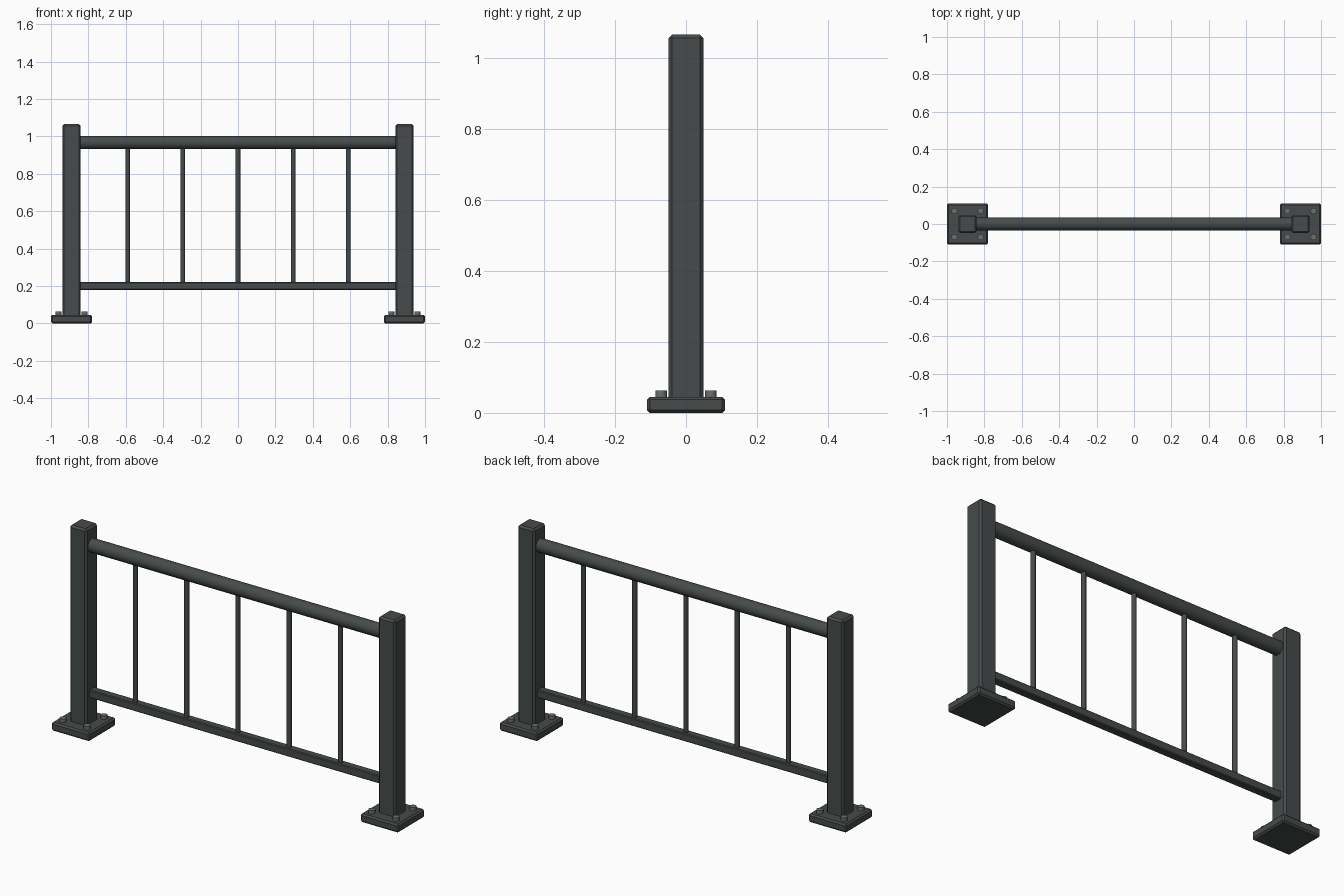
import bpy
import math

cube = bpy.data.objects.get("Cube")
if cube:
    bpy.data.objects.remove(cube, do_unlink=True)


def material(name, color):
    mat = bpy.data.materials.new(name)
    mat.use_nodes = True
    mat.diffuse_color = color
    mat.node_tree.nodes["Principled BSDF"].inputs["Base Color"].default_value = color
    return mat


dark_metal = material("dark metal", (0.062, 0.07, 0.07, 1))
bolt_steel = material("bolt steel", (0.15, 0.16, 0.16, 1))


def box(name, center, size, bevel):
    bpy.ops.mesh.primitive_cube_add(size=1, location=center)
    obj = bpy.context.object
    obj.name = name
    obj.scale = size
    bpy.ops.object.transform_apply(location=False, rotation=False, scale=True)
    mod = obj.modifiers.new("edge chamfer", "BEVEL")
    mod.width = bevel
    mod.segments = 1
    obj.data.materials.append(dark_metal)
    return obj


def rod(name, center, radius, length, sides, mat, rotation=(0, 0, 0)):
    bpy.ops.mesh.primitive_cylinder_add(vertices=sides, radius=radius, depth=length,
                                        location=center, rotation=rotation)
    obj = bpy.context.object
    obj.name = name
    bpy.ops.object.shade_smooth_by_angle(angle=math.radians(40))
    obj.data.materials.append(mat)
    return obj


POST_X = 0.89
BOLT_OFFSET = 0.07

# Posts with base plates and anchor bolts
for side, label in ((1, "left"), (-1, "right")):
    x = side * POST_X
    box(label + "_base_plate", (x, 0, 0.0225), (0.22, 0.22, 0.045), 0.008)
    box(label + "_post", (x, 0, 0.55), (0.098, 0.098, 1.03), 0.01)
    for dx in (-1, 1):
        for dy in (-1, 1):
            rod(label + "_anchor_bolt",
                (x + dx * BOLT_OFFSET, dy * BOLT_OFFSET, 0.051),
                0.0165, 0.024, 12, bolt_steel)

# Round handrail and square lower rail
rod("top_rail", (0, 0, 0.967), 0.035, 1.7, 24, dark_metal, (0, math.pi / 2, 0))
box("bottom_rail", (0, 0, 0.2), (1.7, 0.042, 0.042), 0.004)

# Balusters between the rails
for i in range(-2, 3):
    rod("baluster", (i * 0.295, 0, 0.58), 0.0125, 0.76, 12, dark_metal)
